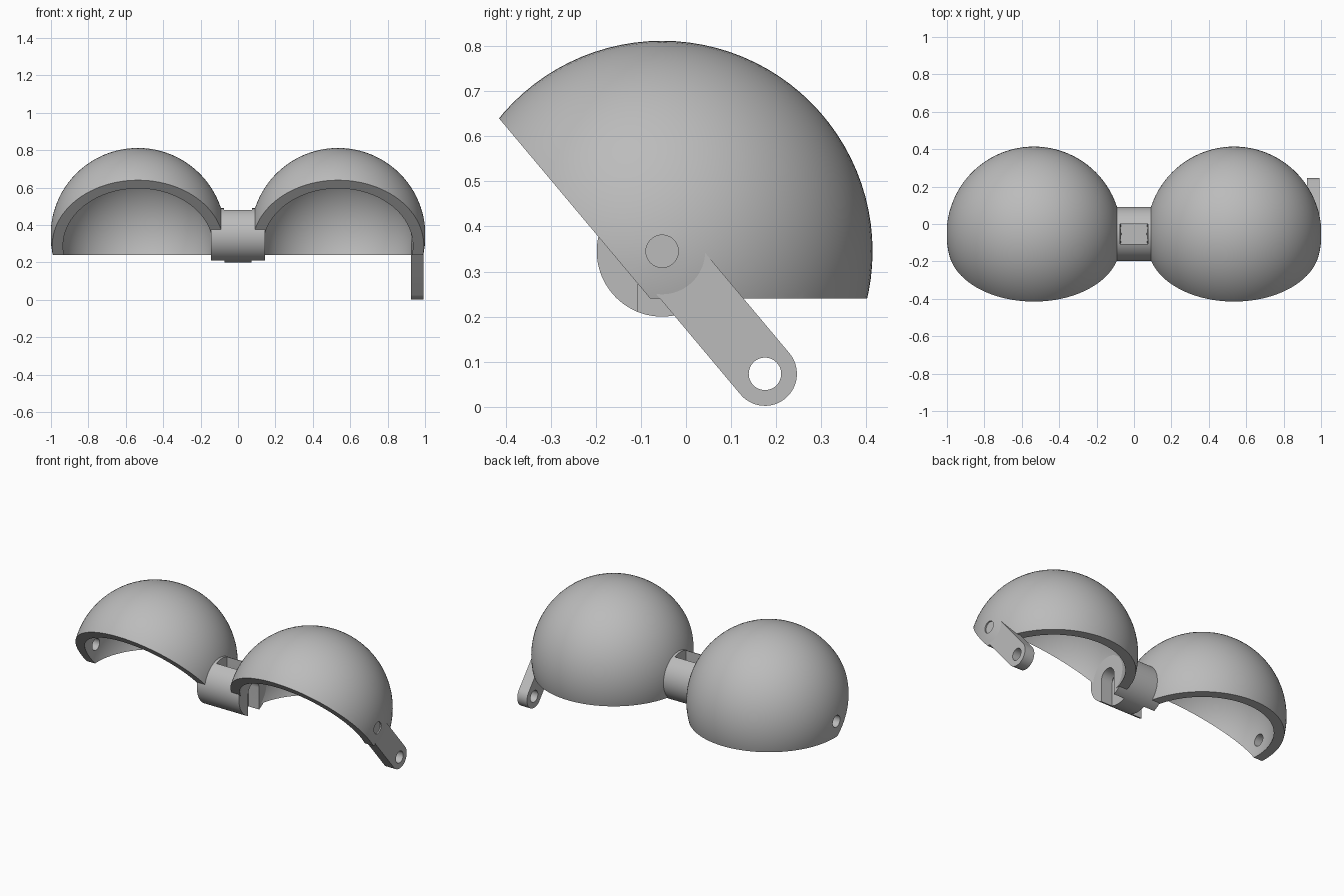
import bpy
import bmesh
import math
from mathutils import Vector, Matrix

cube = bpy.data.objects.get("Cube")
if cube:
    bpy.data.objects.remove(cube, do_unlink=True)

PIVOT = Vector((0, -0.053, 0.345))   # common hinge axis along x
LID_X, OUTER, INNER = 0.535, 0.467, 0.41
HUB_R, HUB_HALF = 0.145, 0.145
PIN_R, SLOT = 0.036, 0.0535
TILT = math.radians(50)              # slope of the arm and the lid rim
ARM_DIR = Vector((0, math.cos(TILT), -math.sin(TILT)))
RIM_OUT = Vector((0, -math.sin(TILT), -math.cos(TILT)))
SIDE = Matrix.Rotation(math.pi / 2, 4, 'Y')

grey = bpy.data.materials.new("plain grey")
grey.use_nodes = True
grey.diffuse_color = (0.5, 0.5, 0.5, 1)
grey.node_tree.nodes["Principled BSDF"].inputs["Base Color"].default_value = (0.5, 0.5, 0.5, 1)


def finish(name, bm):
    mesh = bpy.data.meshes.new(name)
    bm.to_mesh(mesh)
    bm.free()
    obj = bpy.data.objects.new(name, mesh)
    bpy.context.collection.objects.link(obj)
    mesh.materials.append(grey)
    return obj


def sphere(name, centre, radius):
    bm = bmesh.new()
    bmesh.ops.create_uvsphere(bm, u_segments=96, v_segments=48, radius=radius,
                              matrix=Matrix.Translation(centre) @ SIDE)
    return finish(name, bm)


def rod(name, x0, x1, centre, radius, segments=48):
    """Cylinder along x."""
    bm = bmesh.new()
    place = Matrix.Translation(((x0 + x1) / 2, centre.y, centre.z)) @ SIDE
    bmesh.ops.create_cone(bm, cap_ends=True, segments=segments, radius1=radius,
                          radius2=radius, depth=abs(x1 - x0), matrix=place)
    return finish(name, bm)


def box(name, centre, size, tilt=0):
    bm = bmesh.new()
    place = (Matrix.Translation(centre) @ Matrix.Rotation(tilt, 4, 'X')
             @ Matrix.Diagonal((*size, 1)))
    bmesh.ops.create_cube(bm, size=1, matrix=place)
    return finish(name, bm)


def capsule(name, x0, x1, start, direction, length, radius):
    """Round-ended bar, extruded along x."""
    bm = bmesh.new()
    across = direction.cross(Vector((1, 0, 0)))
    ring = []
    for end, offset in ((0, math.pi), (length, 0)):
        for i in range(25):
            a = offset - math.pi / 2 + math.pi * i / 24
            p = start + direction * (end + radius * math.cos(a)) + across * radius * math.sin(a)
            ring.append(bm.verts.new((x0, p.y, p.z)))
    face = bm.faces.new(ring)
    moved = bmesh.ops.extrude_face_region(bm, geom=[face])["geom"]
    bmesh.ops.translate(bm, vec=(x1 - x0, 0, 0),
                        verts=[v for v in moved if isinstance(v, bmesh.types.BMVert)])
    bmesh.ops.recalc_face_normals(bm, faces=bm.faces)
    return finish(name, bm)


def cut(obj, cutter):
    cutter.hide_render = True
    mod = obj.modifiers.new("cut", 'BOOLEAN')
    mod.operation, mod.solver, mod.object = 'DIFFERENCE', 'EXACT', cutter
    graph = bpy.context.evaluated_depsgraph_get()
    mesh = bpy.data.meshes.new_from_object(obj.evaluated_get(graph))
    obj.modifiers.clear()
    obj.data = mesh
    bpy.data.objects.remove(cutter, do_unlink=True)


def keyhole(side):
    """Downward slot in the inner end of the hub."""
    return capsule("slot_cutter", side * 0.071, side * 0.2, PIVOT,
                   Vector((0, 0, -1)), 0.3, SLOT)


hub = rod("centre_hub", -HUB_HALF, HUB_HALF, PIVOT, HUB_R, 96)
cut(hub, box("top_slot_cutter", PIVOT + Vector((0, 0, 0.1)), (0.15, 2 * SLOT, 0.2)))
parts = [hub]

# Hollow lids with a slanted rim, a flat bottom and a pin hole
for side, label in ((1, "left"), (-1, "right")):
    centre = PIVOT + Vector((side * LID_X, 0, 0))
    lid = sphere(label + "_lid", centre, OUTER)
    cut(lid, sphere("hollow_cutter", centre, INNER))
    cut(lid, box("rim_cutter", centre + RIM_OUT * 1.0876, (2, 2, 2), math.pi / 2 - TILT + math.pi / 2))
    cut(lid, box("bottom_cutter", Vector((centre.x, 0, -0.76)), (2, 2, 2)))
    cut(lid, rod("pin_cutter", side * 0.85, side * 1.1, PIVOT, PIN_R))
    cut(lid, keyhole(side))
    cut(hub, keyhole(side))
    parts.append(lid)

# Lever arm on one outer side
ARM_LEN = 0.355
arm = capsule("lever_arm", 0.925, 0.992, PIVOT, ARM_DIR, ARM_LEN, 0.071)
cut(arm, rod("arm_hole_cutter", 0.8, 1.1, PIVOT + ARM_DIR * ARM_LEN, PIN_R))
parts.append(arm)

# Smooth shading with crisp edges
bpy.ops.object.select_all(action='DESELECT')
for part in parts:
    part.select_set(True)
bpy.context.view_layer.objects.active = hub
bpy.ops.object.shade_smooth_by_angle(angle=math.radians(30))
